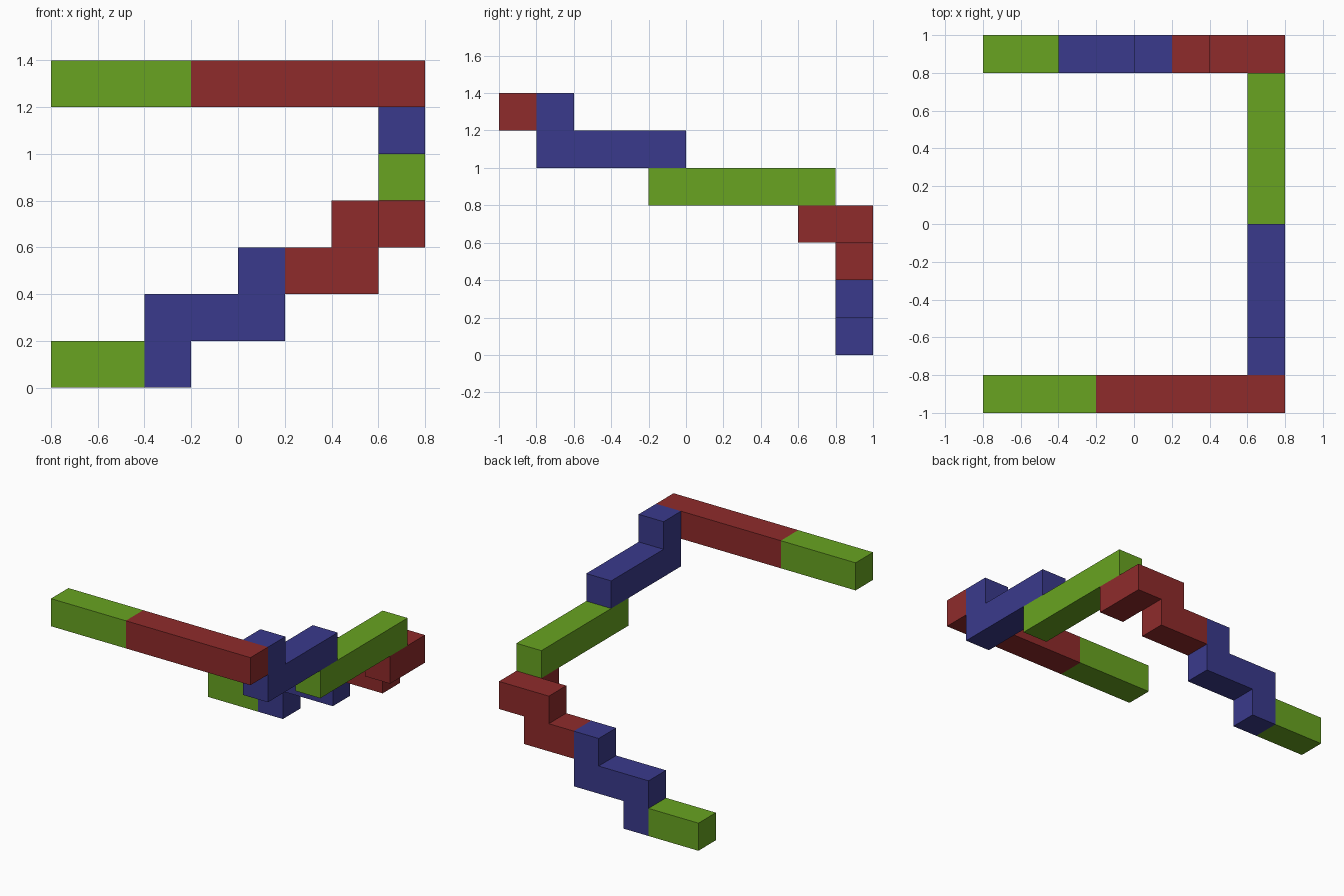
import bpy
import bmesh
from mathutils import Vector

if "Cube" in bpy.data.objects:
    bpy.data.objects.remove(bpy.data.objects["Cube"], do_unlink=True)

UNIT = 0.2
ORIGIN = Vector((-0.8, -1.0, 0.0))  # outer corner of grid cell (0, 0, 0)
STEPS = {"R": (-1, 0, 0), "L": (1, 0, 0), "F": (0, -1, 0),
         "B": (0, 1, 0), "U": (0, 0, 1), "D": (0, 0, -1)}


def make_material(name, colour):
    mat = bpy.data.materials.new(name)
    mat.use_nodes = True
    mat.diffuse_color = (*colour, 1)
    mat.node_tree.nodes["Principled BSDF"].inputs["Base Color"].default_value = (*colour, 1)
    return mat


def build_piece(name, start, route, mat):
    """Walk cell by cell along the route and skin the cells as one closed solid."""
    cells = [Vector(start)]
    for letter in route:
        cells.append(cells[-1] + Vector(STEPS[letter]))
    occupied = {tuple(c) for c in cells}

    bm = bmesh.new()
    for cell in cells:
        centre = ORIGIN + (cell + Vector((0.5, 0.5, 0.5))) * UNIT
        for step in map(Vector, STEPS.values()):
            if tuple(cell + step) in occupied:
                continue
            # Square face on this exposed side of the cell
            u = Vector((step.y, step.z, step.x))
            v = step.cross(u)
            corners = [centre + (step + a * u + b * v) * UNIT / 2
                       for a, b in ((-1, -1), (1, -1), (1, 1), (-1, 1))]
            bm.faces.new([bm.verts.new(c) for c in corners])

    # Weld the cells and merge the flat faces
    bmesh.ops.remove_doubles(bm, verts=bm.verts[:], dist=0.001)
    bmesh.ops.dissolve_limit(bm, angle_limit=0.01, verts=bm.verts[:], edges=bm.edges[:])
    bmesh.ops.recalc_face_normals(bm, faces=bm.faces[:])
    mesh = bpy.data.meshes.new(name)
    bm.to_mesh(mesh)
    bm.free()
    mesh.materials.append(mat)
    obj = bpy.data.objects.new(name, mesh)
    bpy.context.collection.objects.link(obj)
    return obj


green = make_material("leaf green", (0.138, 0.371, 0.015))
blue = make_material("deep blue", (0.042, 0.042, 0.262))
red = make_material("brick red", (0.275, 0.024, 0.024))

# The chain of pieces, from the ground up
build_piece("bottom_end_bar", (0, 9, 0), "L", green)
build_piece("lower_step_piece", (2, 9, 0), "ULLU", blue)
build_piece("corner_step_piece", (5, 9, 2), "LULF", red)
build_piece("middle_bar", (7, 8, 4), "FFFF", green)
build_piece("upper_hook_piece", (7, 4, 5), "FFFU", blue)
build_piece("top_bar", (7, 0, 6), "RRRR", red)
build_piece("top_end_bar", (2, 0, 6), "RR", green)
